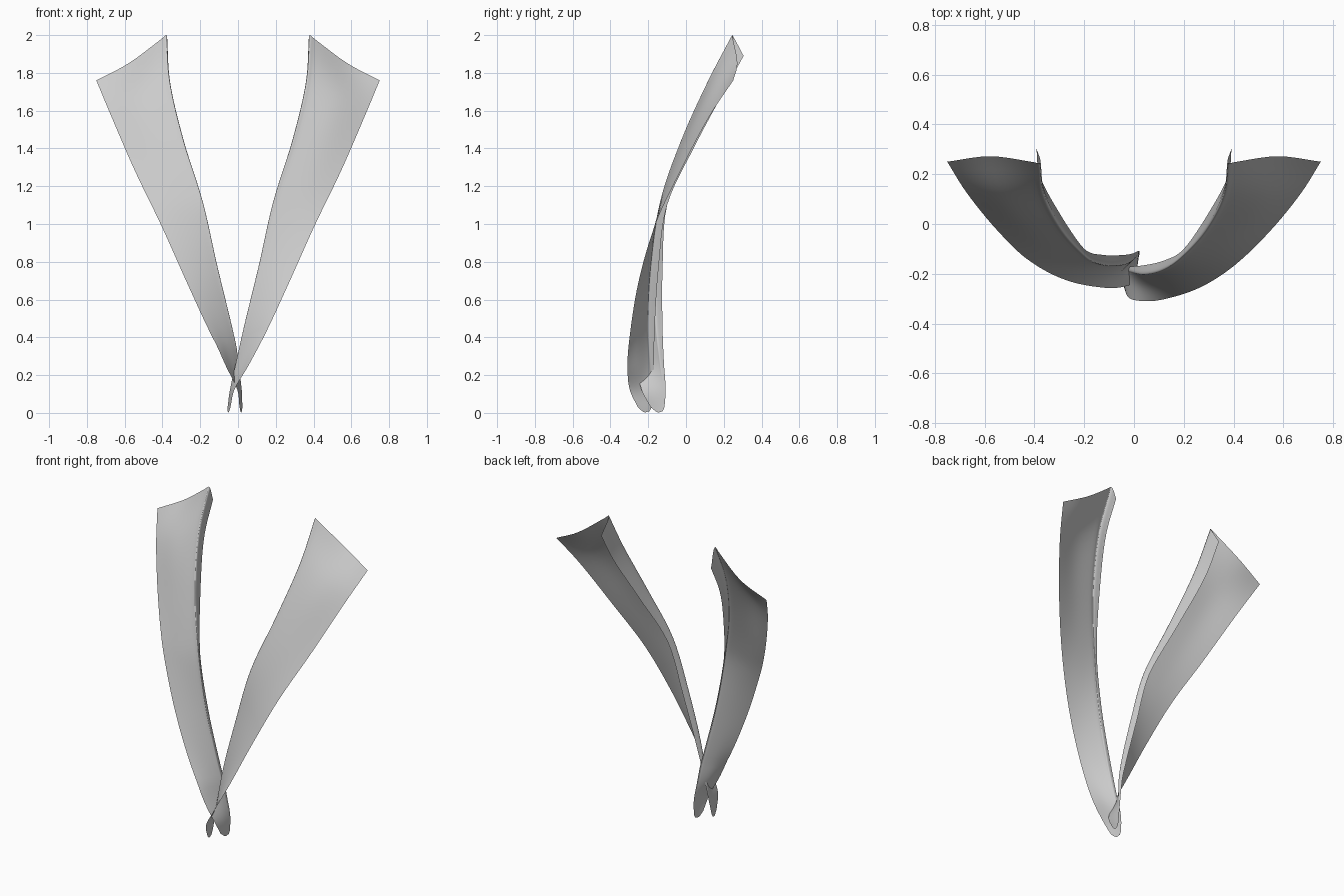
import bpy, bmesh
from mathutils import Vector

if "Cube" in bpy.data.objects:
    bpy.data.objects.remove(bpy.data.objects["Cube"])

# Cross-sections from top to tip: outer edge, mid panel, fold, back edge of the fold
SECTIONS = [
    [(.75, .25, 1.76), (.58, .272, 1.85), (.378, .245, 2.0), (.392, .305, 1.89)],
    [(.675, .13, 1.58), (.53, .115, 1.67), (.362, .12, 1.76), (.38, .20, 1.70)],
    [(.545, -.03, 1.28), (.42, -.035, 1.36), (.288, -.025, 1.44), (.30, .045, 1.41)],
    [(.405, -.165, .99), (.305, -.15, 1.05), (.187, -.135, 1.12), (.20, -.10, 1.10)],
    [(.275, -.25, .70), (.20, -.22, .74), (.11, -.185, .78), (.125, -.145, .77)],
    [(.15, -.295, .43), (.10, -.25, .45), (.035, -.20, .47), (.045, -.165, .465)],
    [(.055, -.31, .25), (.03, -.25, .26), (-.01, -.19, .27), (-.006, -.17, .27)],
    [(-.02, -.297, .12), (-.033, -.235, .12), (-.042, -.18, .12), (-.043, -.17, .12)],
    [(-.04, -.255, .03), (-.05, -.22, .003), (-.055, -.195, .008), (-.055, -.182, .03)],
]


def spline(pts, steps):
    """Centripetal Catmull-Rom through pts."""
    p = [2 * pts[0] - pts[1]] + pts + [2 * pts[-1] - pts[-2]]
    out = []
    for i in range(len(pts) - 1):
        q = p[i:i + 4]
        t = [0.0]
        for a, b in zip(q, q[1:]):
            t.append(t[-1] + max((b - a).length, 1e-5) ** .5)
        for s in range(steps):
            u = t[1] + (t[2] - t[1]) * s / steps

            def mix(a, b, i, j):
                return a.lerp(b, 0) + (b - a) * ((u - t[i]) / (t[j] - t[i]))
            a1, a2, a3 = (mix(q[k], q[k + 1], k, k + 1) for k in range(3))
            out.append(mix(mix(a1, a2, 0, 2), mix(a2, a3, 1, 3), 1, 2))
    return out + [pts[-1].copy()]


def lapel(name, place):
    rails = []
    for row in SECTIONS:
        a, m, b, c = (Vector(v) for v in row)
        rails.append([a, m, m.lerp(b, .85), b, c])
    # smooth along the length, then across the width
    cols = [spline(list(col), 6) for col in zip(*rails)]
    rows = [spline(list(r), 5) for r in zip(*cols)]
    bm = bmesh.new()
    grid = [[bm.verts.new(place(v)) for v in r] for r in rows]
    for r0, r1 in zip(grid, grid[1:]):
        for j in range(len(r0) - 1):
            bm.faces.new((r0[j], r0[j + 1], r1[j + 1], r1[j]))
    bmesh.ops.recalc_face_normals(bm, faces=bm.faces)
    if sum(f.normal.y for f in bm.faces) > 0:
        bmesh.ops.reverse_faces(bm, faces=bm.faces)
    for f in bm.faces:
        f.smooth = True
    me = bpy.data.meshes.new(name)
    bm.to_mesh(me)
    bm.free()
    bpy.context.collection.objects.link(bpy.data.objects.new(name, me))


def underlap(v):
    """Mirror, and tuck the lower end behind the other lapel."""
    back = .07 * max(0, 1 - v.z / 1.1)
    side = .035 * max(0, 1 - v.z / .35)
    return Vector((-v.x - side, v.y + back, v.z))


# Front lapel crosses over the mirrored back lapel
lapel("front_lapel", lambda v: v)
lapel("back_lapel", underlap)
